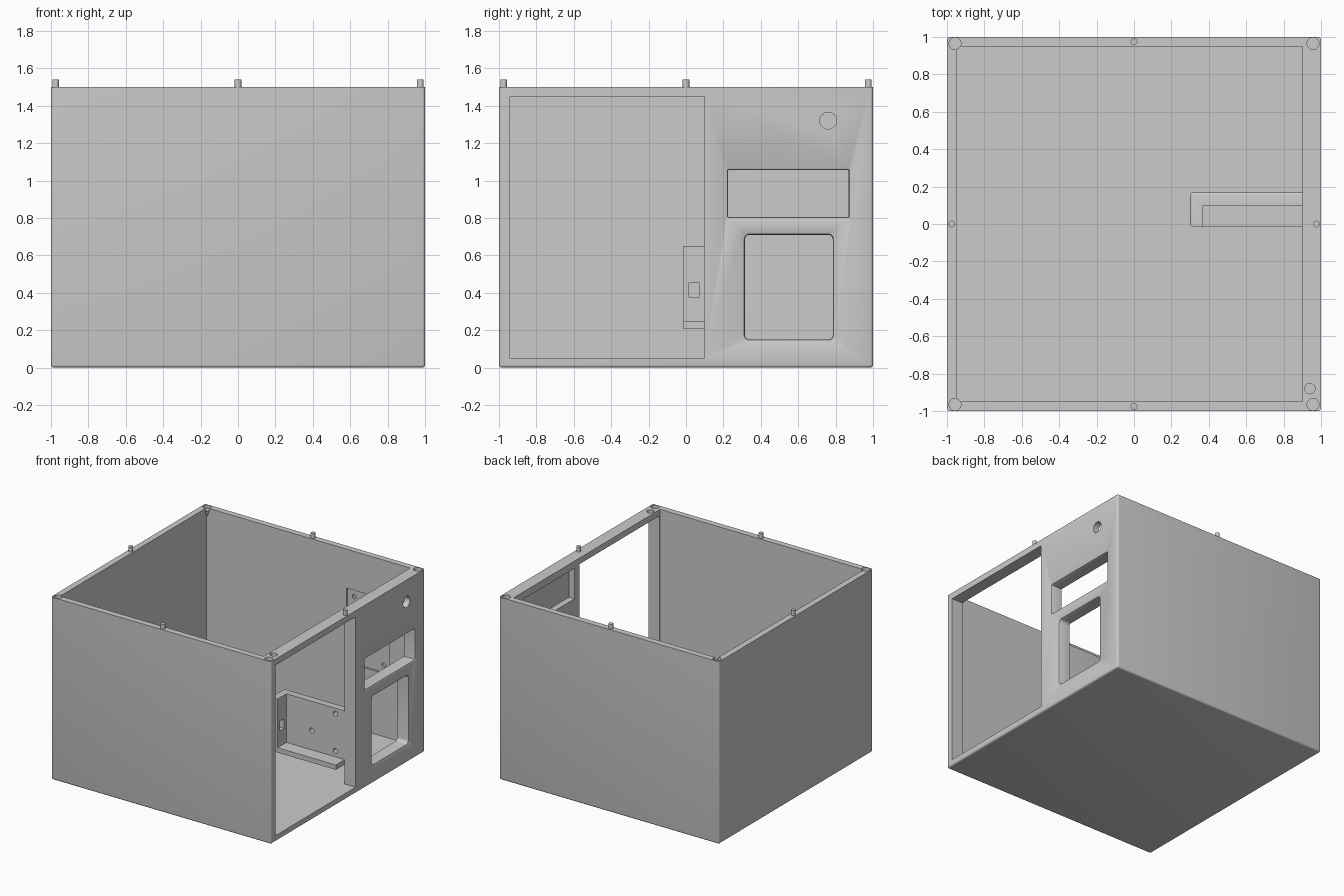
import bpy, bmesh, math
from mathutils import Vector, Matrix

if "Cube" in bpy.data.objects:
    bpy.data.objects.remove(bpy.data.objects["Cube"], do_unlink=True)

grey = bpy.data.materials.new("light_grey")
grey.use_nodes = True
grey.diffuse_color = (0.6, 0.6, 0.6, 1)
grey.node_tree.nodes["Principled BSDF"].inputs["Base Color"].default_value = (0.6, 0.6, 0.6, 1)


def finish(name, bm):
    bmesh.ops.recalc_face_normals(bm, faces=bm.faces)
    mesh = bpy.data.meshes.new(name)
    bm.to_mesh(mesh)
    bm.free()
    mesh.materials.append(grey)
    ob = bpy.data.objects.new(name, mesh)
    bpy.context.collection.objects.link(ob)
    return ob


def box(name, x, y, z, round_edges=None, radius=0.015):
    """Box from ranges; round_edges picks edges by their midpoint and direction."""
    bm = bmesh.new()
    bmesh.ops.create_cube(bm, size=1)
    for v in bm.verts:
        v.co = Vector([(r[0] + r[1]) / 2 + c * (r[1] - r[0]) for r, c in zip((x, y, z), v.co)])
    if round_edges:
        edges = []
        for e in bm.edges:
            a, b = e.verts[0].co, e.verts[1].co
            if round_edges((a + b) / 2, (b - a).normalized()):
                edges.append(e)
        bmesh.ops.bevel(bm, geom=edges, offset=radius, segments=4, profile=0.5, affect='EDGES')
    return finish(name, bm)


def rod(name, centre, r, depth, axis='Z', r_low=None, sides=32):
    bm = bmesh.new()
    bmesh.ops.create_cone(bm, cap_ends=True, segments=sides, depth=depth,
                          radius1=r if r_low is None else r_low, radius2=r)
    turn = {'X': Matrix.Rotation(math.pi / 2, 4, 'Y'),
            'Y': Matrix.Rotation(math.pi / 2, 4, 'X'), 'Z': Matrix()}[axis]
    bmesh.ops.transform(bm, matrix=Matrix.Translation(centre) @ turn, verts=bm.verts)
    return finish(name, bm)


def window_cutter(y, z, corner, flare):
    """Rounded opening through the +x wall, flaring out at the outer face."""
    bm = bmesh.new()
    rings = []
    for x, grow in ((0.85, 0), (1 - flare, 0), (1 - flare / 3, flare / 3), (1, flare), (1.05, flare)):
        ring = []
        for k, (cy, cz) in enumerate(((y[1] - corner, z[1] - corner), (y[0] + corner, z[1] - corner),
                                      (y[0] + corner, z[0] + corner), (y[1] - corner, z[0] + corner))):
            for i in range(6):
                a = math.pi / 2 * (k + i / 5)
                r = corner + grow
                ring.append(bm.verts.new((x, cy + r * math.cos(a), cz + r * math.sin(a))))
        rings.append(ring)
    n = len(rings[0])
    for lo, hi in zip(rings, rings[1:]):
        for i in range(n):
            bm.faces.new((lo[i], lo[(i + 1) % n], hi[(i + 1) % n], hi[i]))
    bm.faces.new(rings[0])
    bm.faces.new(rings[-1])
    return finish("cutter", bm)


def combine(ob, other, operation='DIFFERENCE'):
    mod = ob.modifiers.new("cut", 'BOOLEAN')
    mod.object, mod.operation, mod.solver = other, operation, 'EXACT'
    bpy.context.view_layer.objects.active = ob
    bpy.ops.object.modifier_apply(modifier=mod.name)
    bpy.data.objects.remove(other, do_unlink=True)


def smooth(ob):
    bpy.ops.object.select_all(action='DESELECT')
    ob.select_set(True)
    bpy.context.view_layer.objects.active = ob
    bpy.ops.object.shade_smooth_by_angle(angle=math.radians(30))


# Open-topped case with rounded base and upright edges
case = box("case", (-1, 1), (-1, 1), (0, 1.5),
           lambda m, d: m.z < 0.1 or abs(d.z) > 0.9)
combine(case, box("cutter", (-0.95, 0.9), (-0.95, 0.95), (0.05, 1.6)))

# Corner bosses under the screw holes
corners = [(sx * 0.957, sy * 0.965) for sx in (-1, 1) for sy in (-1, 1)]
for cx, cy in corners:
    if cx < 0:
        combine(case, rod("boss", (cx, cy, 1.445), 0.034, 0.07, r_low=0.012), 'UNION')

# Side door, display window, rounded window and button hole
combine(case, box("cutter", (0.8, 1.1), (-0.94, 0.10), (0.05, 1.45)))
combine(case, window_cutter((0.225, 0.87), (0.805, 1.055), 0.004, 0.012))
combine(case, window_cutter((0.315, 0.785), (0.15, 0.71), 0.025, 0.012))
combine(case, rod("cutter", (0.97, 0.76, 1.32), 0.045, 0.3, 'X'))

# Shallow inner pockets behind the button and on the back wall
combine(case, box("cutter", (0.8, 0.95), (0.16, 0.93), (1.19, 1.44)))
combine(case, box("cutter", (0.32, 0.71), (0.9, 0.965), (0.57, 1.18)))
for hx in (0.38, 0.65):
    for hz in (0.63, 1.12):
        combine(case, rod("cutter", (hx, 0.96, hz), 0.018, 0.04, 'Y'))

# Blind holes in the rim
for cx, cy in corners:
    combine(case, rod("cutter", (cx, cy, 1.5), 0.032, 0.06))
combine(case, rod("cutter", (0.94, -0.88, 1.5), 0.028, 0.06))
smooth(case)

# Locating pegs on the rim
for i, (px, py) in enumerate(((0, -0.975), (0, 0.975), (-0.975, 0), (0.975, 0))):
    smooth(rod("peg_%d" % (i + 1), (px, py, 1.515), 0.018, 0.05))

# Inner bracket: block hollowed into back plate, end plate and shelf
bracket = box("bracket", (0.30, 0.9), (-0.015, 0.17), (0.21, 0.65),
              lambda m, d: (m.x < 0.31 and abs(d.z) > 0.9) or
                           (m.z > 0.6 and (m.x < 0.31 or m.y > 0.16)))
combine(bracket, box("cutter", (0.37, 1.0), (-0.1, 0.10), (0.25, 0.8)))
combine(bracket, box("cutter", (0.2, 0.5), (0.015, 0.07), (0.375, 0.455)))
for hx, hz in ((0.815, 0.605), (0.815, 0.30), (0.60, 0.41)):
    combine(bracket, rod("cutter", (hx, 0.14, hz), 0.02, 0.2, 'Y'))
smooth(bracket)
